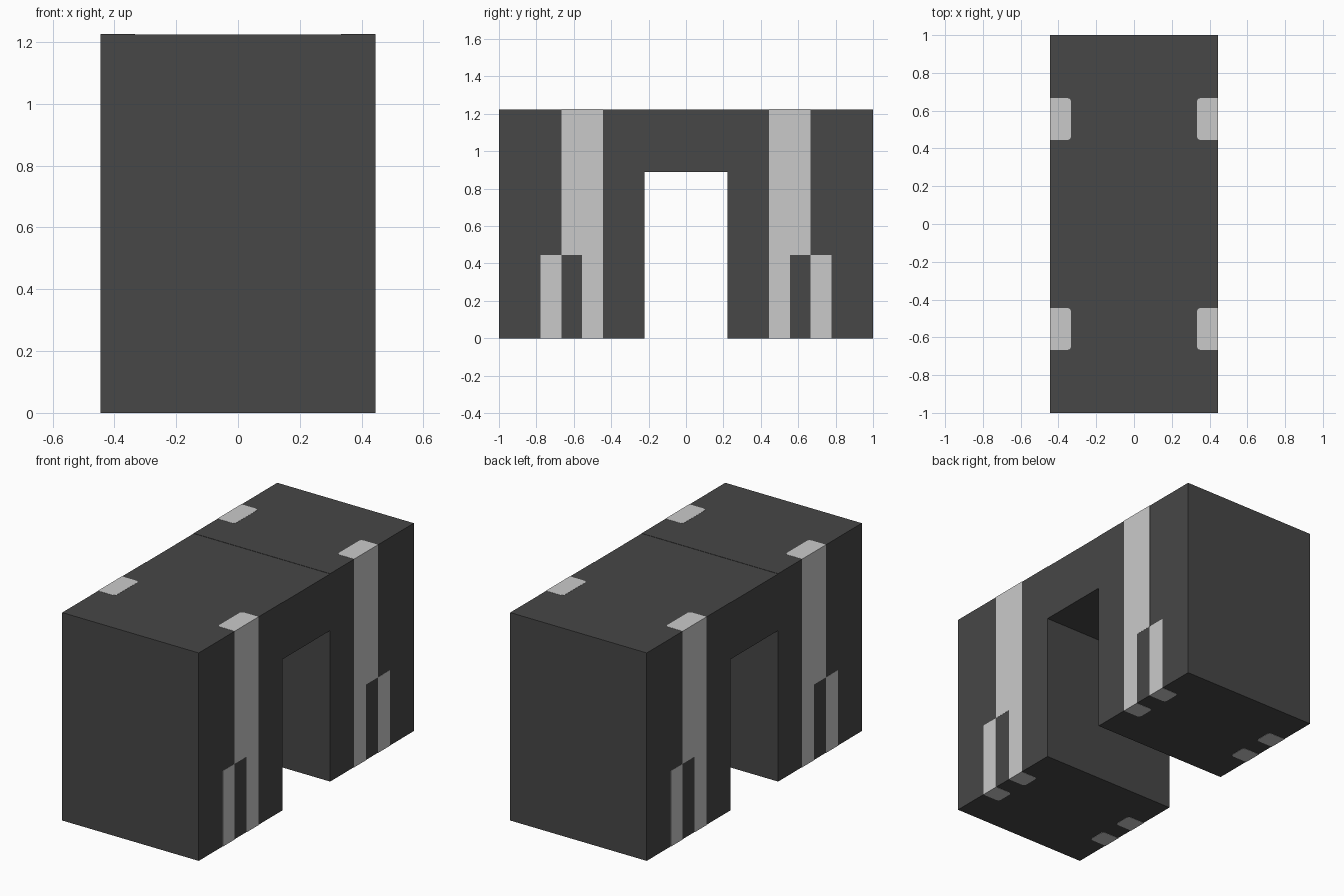
import bpy, bmesh
from mathutils import Vector

if "Cube" in bpy.data.objects:
    bpy.data.objects.remove(bpy.data.objects["Cube"])

U = 1 / 9                      # the whole model sits on a ninth-unit grid
TOP = 1.224                    # pillars stand a hair above the lintel
W = 4 * U                      # half width in x
T = 0.001                      # inlay plate offset


def material(name, v):
    m = bpy.data.materials.new(name)
    m.diffuse_color = (v, v, v, 1)
    m.use_nodes = True
    m.node_tree.nodes["Principled BSDF"].inputs["Base Color"].default_value = m.diffuse_color
    return m


DARK = material("charcoal", 0.063)
LIGHT = material("light grey", 0.59)


def finish(name, bm, mat):
    bmesh.ops.recalc_face_normals(bm, faces=bm.faces)
    me = bpy.data.meshes.new(name)
    bm.to_mesh(me)
    bm.free()
    me.materials.append(mat)
    ob = bpy.data.objects.new(name, me)
    bpy.context.collection.objects.link(ob)


def box(name, lo, hi, mat):
    bm = bmesh.new()
    bmesh.ops.create_cube(bm, size=1)
    lo, hi = Vector(lo), Vector(hi)
    for v in bm.verts:
        v.co = (lo + hi) / 2 + v.co * (hi - lo)
    finish(name, bm, mat)


def cap(name, sx, y0, y1, z):
    """Flat tab with softened inner corners, ending at the side wall."""
    c, xi, xo = 0.017, W - U, W + T
    pts = [(xo, y0), (xi + c, y0), (xi + c * .3, y0 + c * .3), (xi, y0 + c),
           (xi, y1 - c), (xi + c * .3, y1 - c * .3), (xi + c, y1), (xo, y1)]
    bm = bmesh.new()
    f = bm.faces.new([bm.verts.new((sx * x, y, z - T)) for x, y in pts])
    r = bmesh.ops.extrude_face_region(bm, geom=[f])
    for v in r["geom"]:
        if isinstance(v, bmesh.types.BMVert):
            v.co.z += 2 * T
    finish(name, bm, LIGHT)


# lintel across the opening
box("lintel", (-W, -2 * U, 8 * U), (W, 2 * U, 11 * U), DARK)

for sy, end in ((-1, "front"), (1, "back")):
    # pillar
    y0, y1 = sorted((sy * 2 * U, sy))
    box(end + "_pillar", (-W, y0, 0), (W, y1, TOP), DARK)
    for sx, side in ((-1, "left"), (1, "right")):
        x0, x1 = sorted((sx * (W - T), sx * (W + T)))
        # one wide upper stripe and two narrow lower stripes
        for part, a, b, z0, z1 in (("upper_stripe", 4, 6, 4 * U, TOP),
                                   ("inner_stripe", 4, 5, 0, 4 * U),
                                   ("outer_stripe", 6, 7, 0, 4 * U)):
            y0, y1 = sorted((sy * a * U, sy * b * U))
            name = f"{end}_{side}_{part}"
            box(name, (x0, y0, z0), (x1, y1, z1), LIGHT)
            cap(name + "_cap", sx, y0, y1, TOP if part == "upper_stripe" else 0)
